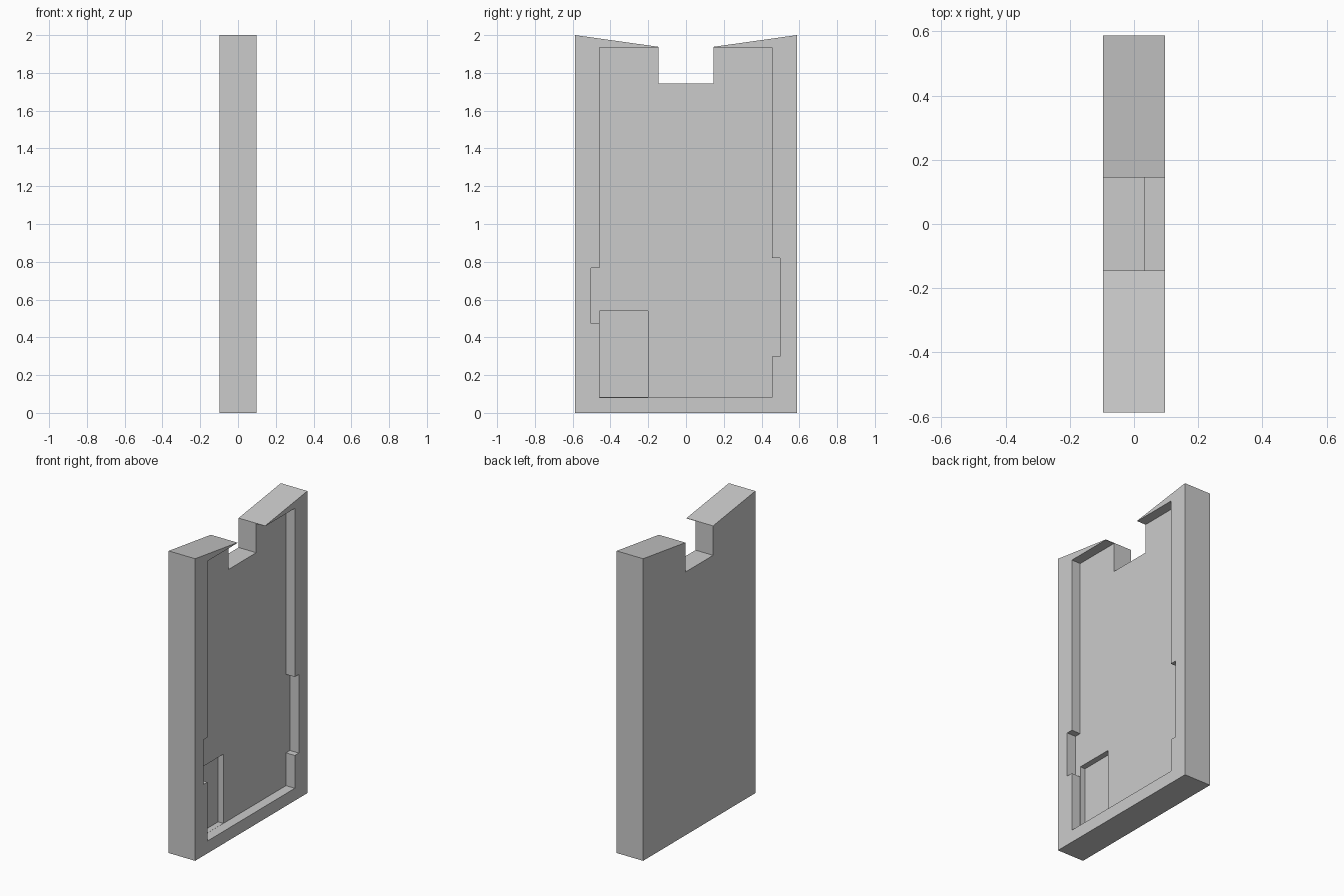
import bpy
import bmesh

cube = bpy.data.objects.get("Cube")
if cube:
    bpy.data.objects.remove(cube, do_unlink=True)

grey = bpy.data.materials.new("plain grey")
grey.use_nodes = True
colour = (0.6, 0.6, 0.6, 1)
grey.diffuse_color = colour
grey.node_tree.nodes["Principled BSDF"].inputs["Base Color"].default_value = colour


def prism(name, outline, x0, x1):
    """Extrude a (y, z) outline along x."""
    bm = bmesh.new()
    face = bm.faces.new([bm.verts.new((x0, y, z)) for y, z in outline])
    grown = bmesh.ops.extrude_face_region(bm, geom=[face])["geom"]
    moved = [v for v in grown if isinstance(v, bmesh.types.BMVert)]
    bmesh.ops.translate(bm, verts=moved, vec=(x1 - x0, 0, 0))
    bmesh.ops.recalc_face_normals(bm, faces=bm.faces)
    mesh = bpy.data.meshes.new(name)
    bm.to_mesh(mesh)
    bm.free()
    mesh.materials.append(grey)
    obj = bpy.data.objects.new(name, mesh)
    bpy.context.collection.objects.link(obj)
    return obj


def carve(target, cutter):
    """Subtract the cutter, then discard it."""
    mod = target.modifiers.new(cutter.name, "BOOLEAN")
    mod.operation = "DIFFERENCE"
    mod.solver = "EXACT"
    mod.object = cutter
    cutter.hide_render = True
    bpy.context.view_layer.objects.active = target
    bpy.ops.object.modifier_apply(modifier=mod.name)
    bpy.data.objects.remove(cutter, do_unlink=True)


half_x, half_y = 0.097, 0.587
floor_x, pocket_x, open_x = 0.032, -0.005, 0.2

# Slab with sloping shoulders and a square notch in the top
half = [(half_y, 0), (half_y, 2), (0.145, 1.938), (0.145, 1.743)]
slab = prism("case_body", half + [(-y, z) for y, z in reversed(half)],
             -half_x, half_x)

# Shallow tray with a side step in each long wall
tray = [(-0.459, 0.082), (0.456, 0.082),
        (0.456, 0.299), (0.498, 0.299), (0.498, 0.819), (0.456, 0.819),
        (0.456, 1.935), (-0.459, 1.935),
        (-0.459, 0.768), (-0.502, 0.768), (-0.502, 0.472), (-0.459, 0.472)]
carve(slab, prism("tray_cutter", tray, floor_x, open_x))

# Deeper pocket in the lower corner of the tray
pocket = [(-0.458, 0.083), (-0.2, 0.083), (-0.2, 0.54), (-0.458, 0.54)]
carve(slab, prism("pocket_cutter", pocket, pocket_x, open_x))
